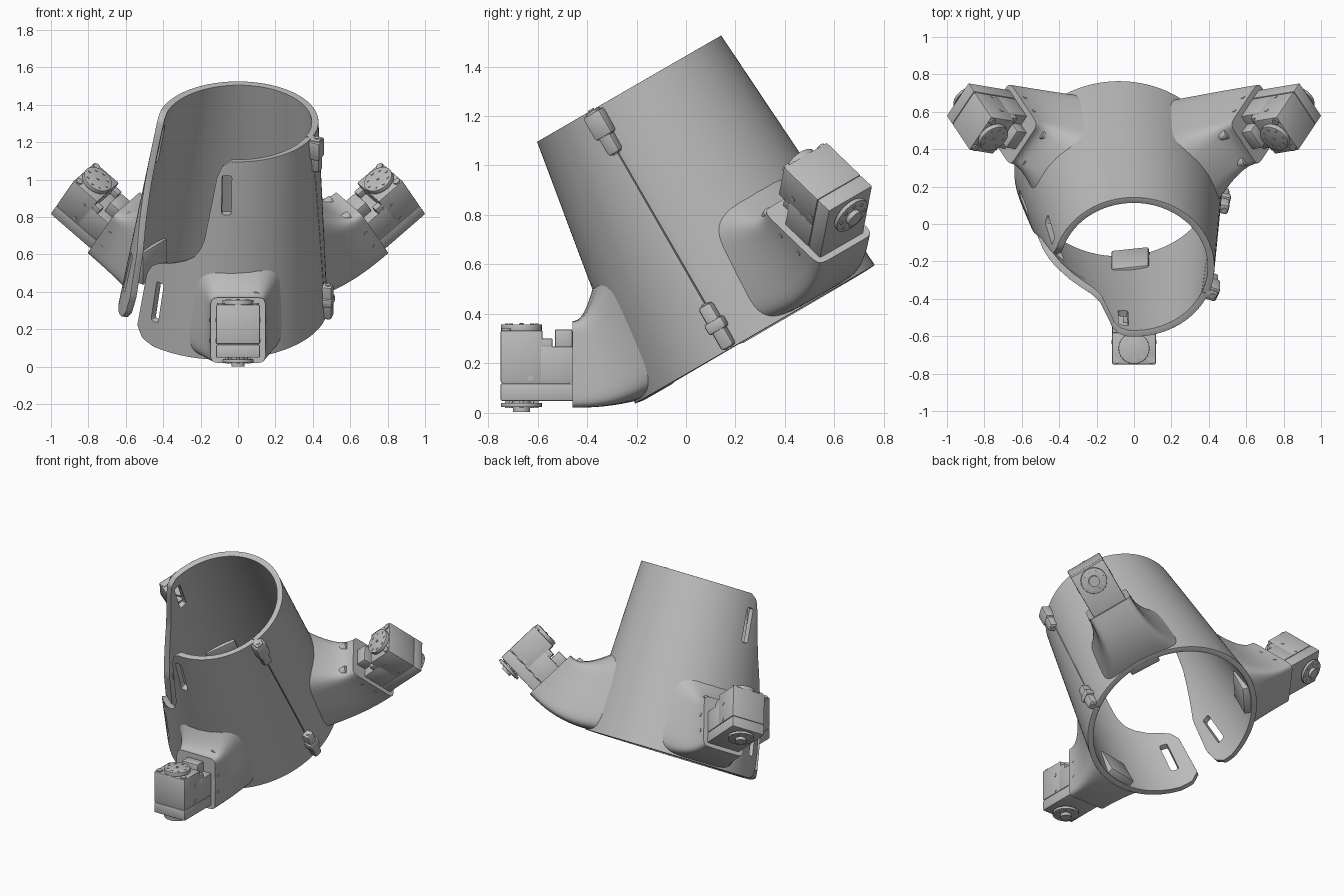
import bpy, bmesh, math
from mathutils import Vector, Matrix

cube = bpy.data.objects.get("Cube")
if cube:
    bpy.data.objects.remove(cube)

grey = bpy.data.materials.new("light_grey_plastic")
grey.use_nodes = True
colour = (0.5, 0.5, 0.5, 1)
grey.diffuse_color = colour
grey.node_tree.nodes["Principled BSDF"].inputs["Base Color"].default_value = colour

# Tube frame: x, back direction and axis, tilted 30 degrees forward
TILT = Matrix.Rotation(math.radians(30), 4, 'X')
LOW, HIGH, THICK = 0.135, 1.25, 0.036


def finish(ob, bevel=0.0, segments=2):
    ob.data.materials.append(grey)
    bpy.ops.object.select_all(action='DESELECT')
    ob.select_set(True)
    bpy.context.view_layer.objects.active = ob
    if bevel:
        m = ob.modifiers.new("soft_edges", 'BEVEL')
        m.width, m.segments, m.limit_method = bevel, segments, 'ANGLE'
        m.angle_limit = math.radians(45)
    for m in list(ob.modifiers):
        bpy.ops.object.modifier_apply(modifier=m.name)
    bpy.ops.object.shade_smooth_by_angle(angle=math.radians(32))
    return ob


def from_bmesh(name, bm):
    me = bpy.data.meshes.new(name)
    bm.to_mesh(me)
    bm.free()
    ob = bpy.data.objects.new(name, me)
    bpy.context.collection.objects.link(ob)
    return ob


def box(name, lo, hi, matrix, bevel=0.006):
    lo, hi = Vector(lo), Vector(hi)
    bm = bmesh.new()
    bmesh.ops.create_cube(bm, size=1)
    for v in bm.verts:
        v.co = (lo + hi) / 2 + v.co * (hi - lo)
    bm.transform(matrix)
    return finish(from_bmesh(name, bm), bevel)


def rods(name, radius, segs, matrix, bevel=0.0):
    """Cylinders between pairs of points, as one object."""
    bm = bmesh.new()
    for a, b in segs:
        a, b = Vector(a), Vector(b)
        d = b - a
        place = Matrix.Translation((a + b) / 2) @ d.to_track_quat('Z', 'Y').to_matrix().to_4x4()
        bmesh.ops.create_cone(bm, cap_ends=True, segments=24, radius1=radius,
                              radius2=radius, depth=d.length, matrix=place)
    bm.transform(matrix)
    return finish(from_bmesh(name, bm), bevel)


# Tapering tube surface
def section(b):
    t = (b - LOW) / (HIGH - LOW)
    return -0.08 * (1 - t), 0.40 + 0.056 * t, 0.56 - 0.13 * t


def surface(deg, b, inset=0.0):
    cx, ca, r = section(b)
    r -= inset
    t = math.radians(deg)
    return TILT @ Vector((cx + r * math.cos(t), ca + r * math.sin(t), b))


def hinge_angle(b):
    cx, ca, r = section(b)
    return math.degrees(math.asin((0.287 - ca) / r))


def surface_frame(deg, b):
    """Radial x, tangential y, tube axis z."""
    return Matrix.Translation(surface(deg, b)) @ TILT @ Matrix.Rotation(math.radians(deg), 4, 'Z')


def interp(table, b):
    for (b0, v0), (b1, v1) in zip(table, table[1:]):
        if b <= b1:
            return v0 + (v1 - v0) * max(0, b - b0) / (b1 - b0)
    return table[-1][1]


BACK_EDGE = [(0.135, 186), (0.15, 193), (0.2, 198), (0.3, 200), (0.55, 197),
             (0.9, 181), (1.15, 174), (1.22, 171), (1.25, 164)]
FRONT_EDGE = [(0.135, 228), (0.15, 219), (0.2, 213), (0.5, 213), (0.56, 217), (0.6, 224),
              (0.64, 238), (0.7, 248), (0.78, 252), (1.15, 256), (1.22, 259), (1.25, 265)]


def shell(name, span, slots):
    rows, cols = 52, 56
    bm = bmesh.new()
    grid = []
    for j in range(rows + 1):
        b = LOW + (HIGH - LOW) * (1 - math.cos(math.pi * j / rows)) / 2
        lo, hi = span(b)
        grid.append([bm.verts.new(surface(lo + (hi - lo) * i / cols, b)) for i in range(cols + 1)])
    for j in range(rows):
        for i in range(cols):
            bm.faces.new((grid[j][i], grid[j][i + 1], grid[j + 1][i + 1], grid[j + 1][i]))
    ob = from_bmesh(name, bm)
    wall = ob.modifiers.new("wall", 'SOLIDIFY')
    wall.thickness, wall.offset = THICK, -1
    finish(ob, 0.011, 3)
    # Strap slots
    for deg, b in slots:
        cutter = box("slot_cutter", (-0.1, -0.026, -0.11), (0.1, 0.026, 0.11),
                     surface_frame(deg, b), 0.012)
        cutter.hide_render = True
        cut = ob.modifiers.new("slot", 'BOOLEAN')
        cut.operation, cut.solver, cut.object = 'DIFFERENCE', 'EXACT', cutter
        bpy.context.view_layer.objects.active = ob
        bpy.ops.object.modifier_apply(modifier=cut.name)
        bpy.data.objects.remove(cutter)
    bpy.ops.object.select_all(action='DESELECT')
    ob.select_set(True)
    bpy.context.view_layer.objects.active = ob
    bpy.ops.object.shade_smooth_by_angle(angle=math.radians(32))


shell("back_shell", lambda b: (hinge_angle(b) + 0.3, interp(BACK_EDGE, b)),
      [(164, 1.05), (187, 0.38)])
shell("front_shell", lambda b: (interp(FRONT_EDGE, b), hinge_angle(b) + 359.7),
      [(264, 1.06), (226, 0.38)])

# Hinge knuckles at both ends of the seam
for name, b, s in (("upper", 1.15, 1), ("lower", 0.24, -1)):
    frame = surface_frame(hinge_angle(b), b)
    box(name + "_hinge_block", (-0.03, -0.042, -0.02), (0.05, 0.042, 0.09) if s > 0
        else (0.05, 0.042, 0.03), frame, 0.012)
    box(name + "_hinge_tab", (-0.03, -0.03, -0.1), (0.045, 0.03, 0.1), frame, 0.015)
    rods(name + "_hinge_pin", 0.013, [((0.02, 0, -0.105), (0.02, 0, 0.105))], frame)


def power(v, e):
    return math.copysign(abs(v) ** e, v)


# Flared mount blending from the motor face into the tube wall
def mount(name, matrix, deg):
    n, steps = 48, 10
    out = (matrix.to_3x3() @ Vector((0, -1, 0))).normalized()
    bm = bmesh.new()
    rings = [[] for _ in range(steps + 1)]
    for i in range(n):
        p = 2 * math.pi * i / n
        c, s = math.cos(p), math.sin(p)
        outer = matrix @ Vector((0.148 * power(c, 0.2), -0.46, 0.195 + 0.175 * power(s, 0.2)))
        inner = surface(deg + 30 * power(c, 0.5), 0.39 + 0.25 * power(s, 0.4), 0.014)
        d = inner - outer
        depth = out * d.dot(out)
        for k in range(steps + 1):
            t = k / steps
            rings[k].append(bm.verts.new(outer + depth * t + (d - depth) * t ** 2.3))
    for r0, r1 in zip(rings, rings[1:]):
        for i in range(n):
            j = (i + 1) % n
            bm.faces.new((r0[i], r1[i], r1[j], r0[j]))
    bm.faces.new(rings[0])
    bmesh.ops.recalc_face_normals(bm, faces=bm.faces)
    finish(from_bmesh(name + "_mount", bm))


# Motor unit with its horns, connector and screws
def motor(name, m):
    box(name + "_motor_body", (-0.117, -0.75, 0.121), (0.117, -0.58, 0.332), m)
    box(name + "_motor_rear", (-0.117, -0.6, 0.121), (0.117, -0.45, 0.268), m)
    box(name + "_motor_base", (-0.117, -0.75, 0.048), (0.117, -0.45, 0.118), m)
    box(name + "_motor_core", (-0.112, -0.745, 0.1), (0.112, -0.47, 0.14), m, 0)
    box(name + "_connector", (-0.06, -0.53, 0.26), (0.06, -0.46, 0.337), m)
    for side in (-1, 1):
        x = side * 0.095
        box(name + "_rear_rail", (x - 0.02, -0.59, 0.26), (x + 0.02, -0.54, 0.3), m, 0.004)
    c = -0.665
    rods(name + "_top_horn", 0.083, [((0, c, 0.325), (0, c, 0.357))], m, 0.003)
    rods(name + "_bottom_horn", 0.083, [((0, c, 0.022), (0, c, 0.04))], m, 0.003)
    rods(name + "_bottom_hub", 0.035, [((0, c, 0.002), (0, c, 0.06))], m)
    ring = [(0.06 * math.cos(k * math.pi / 4), c + 0.06 * math.sin(k * math.pi / 4))
            for k in range(8)]
    rods(name + "_horn_screws", 0.008, [((x, y, 0.018), (x, y, 0.36)) for x, y in ring]
         + [((0, c, 0.3), (0, c, 0.362))], m)
    rods(name + "_corner_screws", 0.019,
         [((x, -0.727, 0.3), (x, -0.727, 0.34)) for x in (-0.092, 0.092)], m)
    rods(name + "_side_screws", 0.011,
         [((-0.12, -0.63, z), (0.12, -0.63, z)) for z in (0.14, 0.25)]
         + [((-0.152, -0.42, z), (0.152, -0.42, z)) for z in (0.14, 0.25)], m)
    rods(name + "_mount_screws", 0.027,
         [((x, -0.41, 0.375), (x, -0.33, 0.39)) for x in (-0.095, 0.095)], m, 0.004)


# Three identical motor units around the tube axis
centre = TILT @ Vector((0, 0.465, 0))
axis = TILT.to_3x3() @ Vector((0, 0, 1))
for name, turn, deg in (("front", 0, 277), ("back_left", 120, 33), ("back_right", -120, 140)):
    m = (Matrix.Translation(centre) @ Matrix.Rotation(math.radians(turn), 4, axis)
         @ Matrix.Translation(-centre))
    mount(name, m, deg)
    motor(name, m)
    # Pad on the inside of the wall behind the mount
    box(name + "_inner_pad", (-0.085, -0.1, 0), (-0.015, 0.1, 0.2),
        surface_frame(deg, LOW + 0.004), 0.008)
